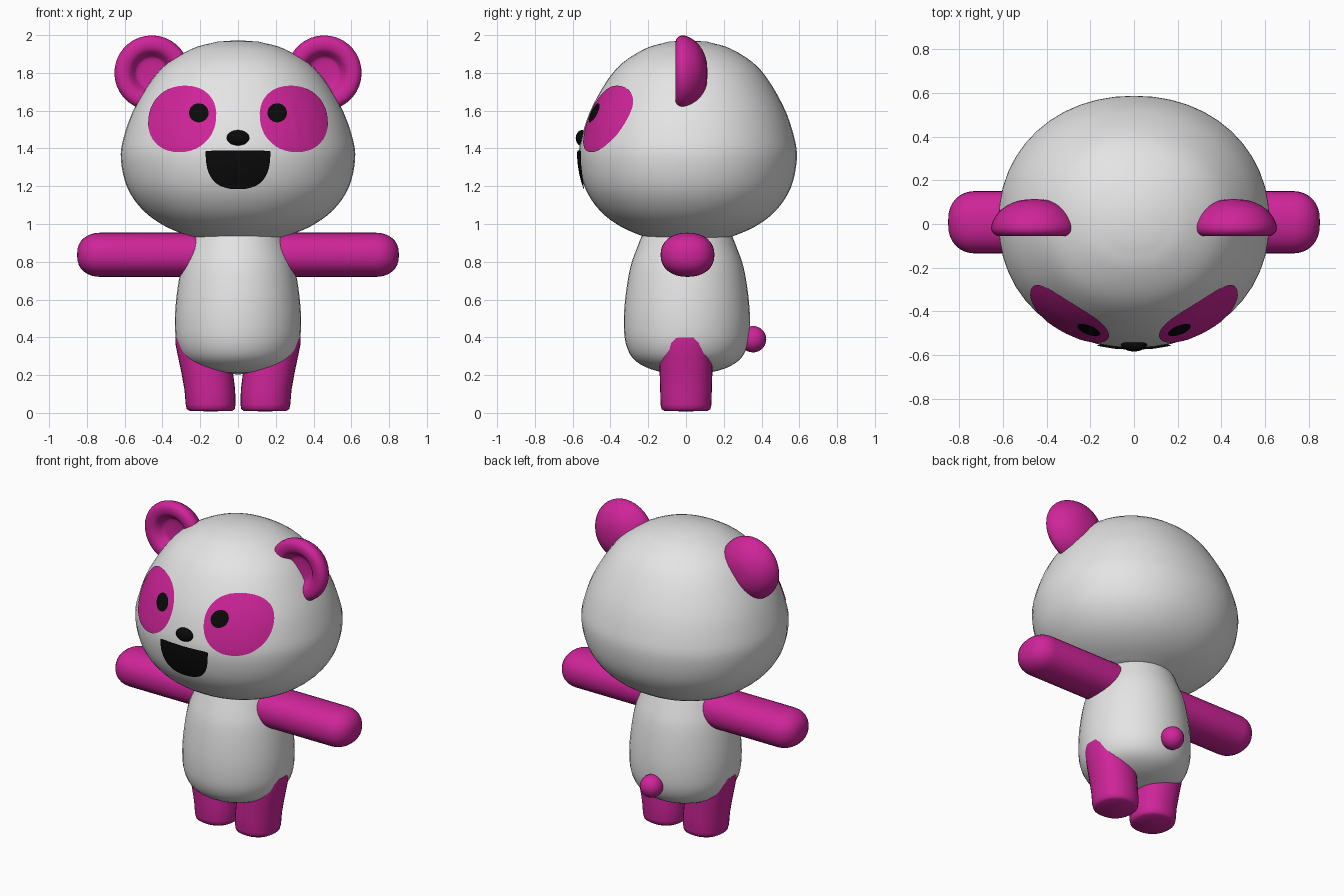
import bpy, bmesh, math
from mathutils import Vector, Matrix
from mathutils.bvhtree import BVHTree

if "Cube" in bpy.data.objects:
    bpy.data.objects.remove(bpy.data.objects["Cube"])


def material(name, rgb):
    m = bpy.data.materials.new(name)
    m.diffuse_color = (*rgb, 1)
    m.use_nodes = True
    m.node_tree.nodes["Principled BSDF"].inputs["Base Color"].default_value = m.diffuse_color
    return m


WHITE = material("soft white", (0.78, 0.78, 0.78))
PINK = material("magenta", (0.62, 0.018, 0.32))
BLACK = material("black", (0.003, 0.003, 0.003))


def finish(name, bm, mat, angle=50):
    bmesh.ops.recalc_face_normals(bm, faces=bm.faces)
    me = bpy.data.meshes.new(name)
    bm.to_mesh(me)
    bm.free()
    me.materials.append(mat)
    ob = bpy.data.objects.new(name, me)
    bpy.context.collection.objects.link(ob)
    bpy.ops.object.select_all(action='DESELECT')
    ob.select_set(True)
    bpy.context.view_layer.objects.active = ob
    bpy.ops.object.shade_smooth_by_angle(angle=math.radians(angle))
    return ob


def smooth(points, steps=4):
    """Catmull-Rom curve through a profile of (radius, height, offset) points."""
    p = [Vector(q) for q in points]
    p = [2 * p[0] - p[1]] + p + [2 * p[-1] - p[-2]]
    out = []
    for a, b, c, d in zip(p, p[1:], p[2:], p[3:]):
        for i in range(steps):
            t = i / steps
            out.append(0.5 * (2 * b + (c - a) * t + (2 * a - 5 * b + 4 * c - d) * t * t
                              + (3 * b - a - 3 * c + d) * t ** 3))
    return out + [p[-2]]


def loft(name, profile, mat, depth=1.0, power=2.0, matrix=Matrix(), segs=40, angle=50):
    """Stack (super)elliptical rings along local z; zero radius ends close to a point."""
    bm = bmesh.new()
    rings = []
    for r, z, off in profile:
        if r < 1e-4:
            rings.append([bm.verts.new((off, 0, z))] * segs)
            continue
        ring = []
        for i in range(segs):
            a = 2 * math.pi * i / segs
            c, s = math.cos(a), math.sin(a)
            ring.append(bm.verts.new((off + r * math.copysign(abs(c) ** (2 / power), c),
                                      r * depth * math.copysign(abs(s) ** (2 / power), s), z)))
        rings.append(ring)
    for lo, hi in zip(rings, rings[1:]):
        for i in range(segs):
            j = (i + 1) % segs
            vs = list(dict.fromkeys((lo[i], lo[j], hi[j], hi[i])))
            if len(vs) > 2:
                bm.faces.new(vs)
    bm.transform(matrix)
    return finish(name, bm, mat, angle)


def ball(name, loc, size, mat):
    bm = bmesh.new()
    bmesh.ops.create_uvsphere(bm, u_segments=24, v_segments=14, radius=1)
    bm.transform(Matrix.Translation(loc) @ Matrix.Diagonal((*size, 1)))
    return finish(name, bm, mat)


# Head: wide rounded dome with a flat underside
head_profile = smooth([(0.11, 1.965, 0), (0.25, 1.925, 0), (0.41, 1.82, 0), (0.54, 1.63, 0),
                       (0.605, 1.46, 0), (0.62, 1.34, 0), (0.585, 1.19, 0), (0.50, 1.07, 0),
                       (0.38, 0.985, 0), (0.23, 0.925, 0)])
head = loft("head", [(0, 1.973, 0)] + [tuple(p) for p in head_profile] + [(0, 0.912, 0)], WHITE,
            depth=0.93, power=2.1, matrix=Matrix.Translation((0, 0.01, 0)), segs=48)
head_bvh = BVHTree.FromPolygons([v.co for v in head.data.vertices],
                                [p.vertices[:] for p in head.data.polygons])

# Body: pear shape, closed at the bottom
body_profile = smooth([(0.23, 0.96, 0), (0.262, 0.88, 0), (0.30, 0.77, 0), (0.325, 0.62, 0),
                       (0.334, 0.48, 0), (0.322, 0.36, 0), (0.272, 0.275, 0),
                       (0.16, 0.222, 0), (0, 0.203, 0)])
loft("body", [(0, 0.96, 0)] + [tuple(p) for p in body_profile], WHITE, depth=1.0,
     matrix=Matrix.Translation((0, 0.005, 0)))

# Tail
ball("tail", (0, 0.355, 0.39), (0.07, 0.07, 0.07), PINK)


def face_plate(name, cx, cz, outline, lift, mat):
    """Thin patch: rings scaled from an outline, dropped onto the front of the head."""
    bm = bmesh.new()

    def drop(x, z):
        hit, nor, _, _ = head_bvh.ray_cast(Vector((x, -2, z)), Vector((0, 1, 0)))
        if nor.y > 0:
            nor = -nor
        return bm.verts.new(hit + nor * lift)
    n, count = len(outline), 10
    mid = drop(cx, cz)
    prev = None
    for k in range(1, count + 1):
        ring = [drop(cx + x * k / count, cz + z * k / count) for x, z in outline]
        for i in range(n):
            j = (i + 1) % n
            if prev:
                bm.faces.new((prev[i], prev[j], ring[j], ring[i]))
            else:
                bm.faces.new((mid, ring[j], ring[i]))
        prev = ring
    ob = finish(name, bm, mat)
    # Keep the patch facing outward
    if sum(p.normal.y for p in ob.data.polygons) > 0:
        ob.data.flip_normals()
    return ob


def oval(rx, rz, power=2.0, n=40):
    pts = []
    for i in range(n):
        a = 2 * math.pi * i / n
        c, s = math.cos(a), math.sin(a)
        pts.append((rx * math.copysign(abs(c) ** (2 / power), c),
                    rz * math.copysign(abs(s) ** (2 / power), s)))
    return pts


# Nose and open mouth
ball("nose", (0, -0.55, 1.455), (0.06, 0.034, 0.042), BLACK)
mouth = [(x, max(z, 0) * 0.03 + min(z, 0) + 0.085) for x, z in oval(0.17, 0.195, 2.6, 48)]
face_plate("mouth", 0, 1.298, mouth, 0.009, BLACK)

# Paired parts
for side, s in (("left", 1), ("right", -1)):
    # Eye patch, slightly fuller toward the upper inner corner
    patch = [(s * (x - 0.09 * z), z) for x, z in oval(0.178, 0.175, 2.15)]
    face_plate(side + "_eye_patch", s * 0.293, 1.555, patch, 0.005, PINK)
    face_plate(side + "_eye", s * 0.205, 1.585, oval(0.051, 0.05, n=24), 0.009, BLACK)

    # Ear: domed back, rounded rim, dished front (profile runs back to front along -y)
    ear = smooth([(0, -0.115, 0), (0.08, -0.105, 0), (0.15, -0.068, 0), (0.19, -0.015, 0),
                  (0.198, 0.025, 0), (0.18, 0.05, 0), (0.15, 0.056, 0), (0.12, 0.047, 0),
                  (0.096, 0.02, 0), (0.075, 0.0, 0), (0, -0.005, 0)], 3)
    loft(side + "_ear", [tuple(p) for p in ear], PINK, segs=36, angle=80,
         matrix=Matrix.Translation((s * 0.456, 0, 1.8)) @ Matrix.Rotation(math.pi / 2, 4, 'X'))

    # Arm: flattened capsule straight out to the side
    arm = [(0, 0.15, 0), (0.117, 0.15, 0), (0.117, 0.45, 0), (0.117, 0.73, 0)]
    arm += [(0.117 * math.cos(a) ** 0.8, 0.73 + 0.122 * math.sin(a), 0)
            for a in (math.pi / 2 * k / 8 for k in range(1, 8))] + [(0, 0.852, 0)]
    loft(side + "_arm", arm, PINK, depth=1.22, power=2.2, segs=32,
         matrix=Matrix.Translation((0, 0.008, 0.837)) @ Matrix.Rotation(s * math.pi / 2, 4, 'Y'))

    # Leg: stubby column leaning outward at the hip
    leg = [(0, 0.008, s * 0.144), (0.112, 0.01, s * 0.144), (0.127, 0.02, s * 0.144),
           (0.132, 0.045, s * 0.145), (0.134, 0.12, s * 0.149), (0.137, 0.22, s * 0.164),
           (0.138, 0.30, s * 0.18), (0.136, 0.37, s * 0.196), (0.128, 0.40, s * 0.204),
           (0, 0.413, s * 0.204)]
    loft(side + "_leg", leg, PINK, depth=1.02, power=2.2, segs=32)
